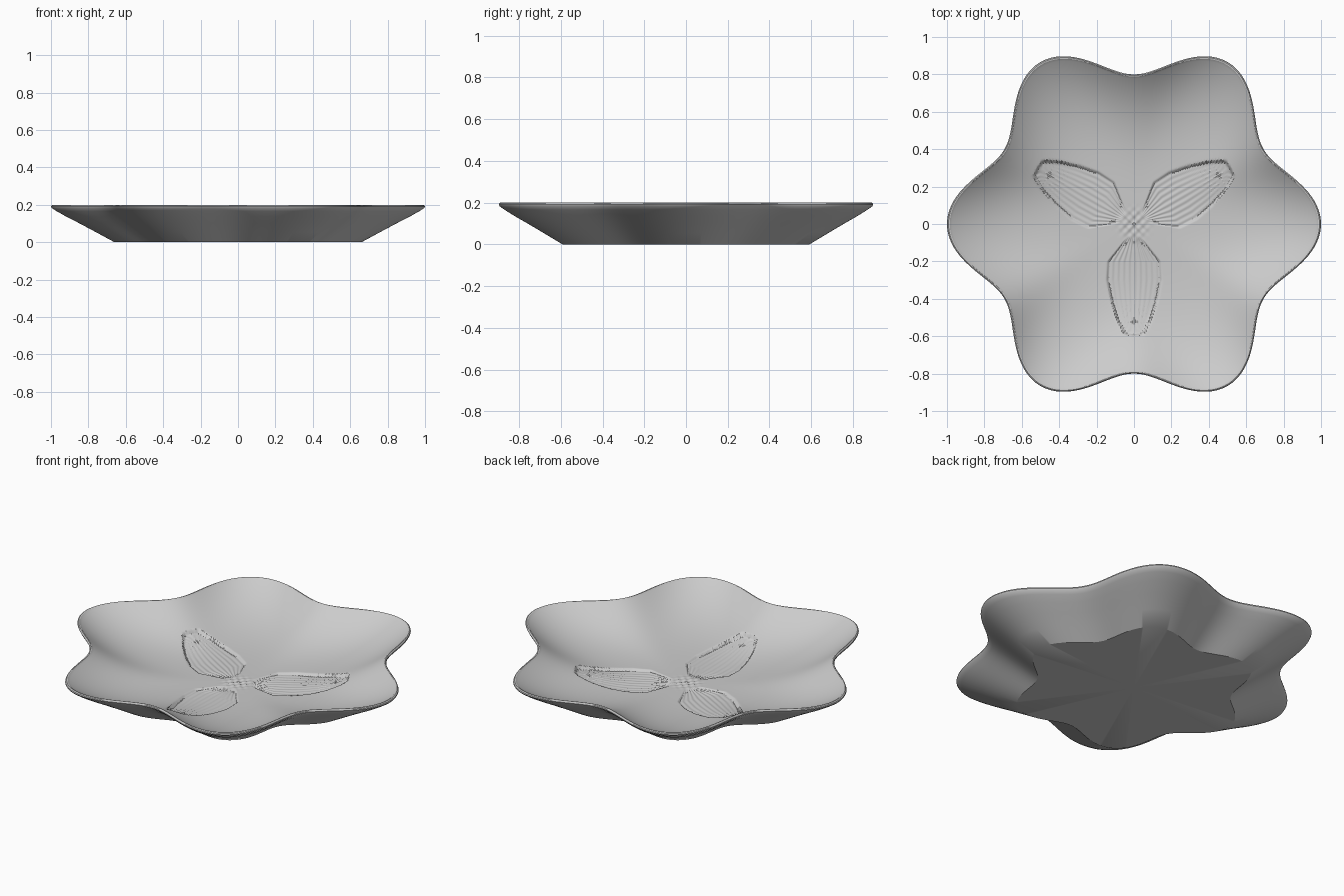
import bpy
import bmesh
from math import sin, cos, pi, tau, hypot, exp

cube = bpy.data.objects.get("Cube")
if cube:
    bpy.data.objects.remove(cube, do_unlink=True)

SEGMENTS = 384
RINGS = 120
FLOOR, RIM = 0.035, 0.195
# Half-width of a pressed petal along its length
PETAL = [(0.06, 0.03), (0.1, 0.065), (0.2, 0.145), (0.3, 0.15),
         (0.4, 0.13), (0.5, 0.098), (0.57, 0.065), (0.595, 0.045)]


def outline(angle):
    """Six-lobed edge of the dish."""
    return 0.9 + 0.1 * cos(6 * angle)


def smooth(t):
    t = min(max(t, 0), 1)
    return t * t * (3 - 2 * t)


def half_width(u):
    for (a, wa), (b, wb) in zip(PETAL, PETAL[1:]):
        if a <= u <= b:
            return wa + (wb - wa) * (u - a) / (b - a)
    return 0


def relief(x, y):
    """Three sunken, finely ribbed petals round a beaded centre."""
    h = 0
    for k in range(3):
        a = -pi / 2 + k * tau / 3
        u = x * cos(a) + y * sin(a)
        v = -x * sin(a) + y * cos(a)
        w = half_width(u)
        if w and abs(v) < w:
            inside = smooth((w - abs(v)) / 0.014) * smooth((0.6 - u) / 0.014)
            inside *= smooth((u - 0.06) / 0.05)
            ribs = 0.0015 * cos(v / w * 5 * tau)
            h += inside * (ribs - 0.006 - 0.03 * max(u - 0.15, 0))
    beads = 0.004 * cos(x * 130) * cos(y * 130)
    return h + beads * exp(-(hypot(x, y) / 0.08) ** 4)


def add_ring(bm, scale, z=None):
    ring = []
    for i in range(SEGMENTS):
        a = tau * i / SEGMENTS
        r = scale * outline(a)
        x, y = r * cos(a), r * sin(a)
        h = z
        if h is None:
            h = FLOOR + (RIM - FLOOR) * (scale / 0.98) ** 3.6 + relief(x, y)
        ring.append(bm.verts.new((x, y, h)))
    return ring


bm = bmesh.new()
# Inner bowl, from the centre outwards
rings = [add_ring(bm, 0.98 * (i + 1) / RINGS) for i in range(RINGS)]
# Rounded lip, then the sloping outer wall down to the foot
for s, z in [(0.985, 0.199), (0.992, 0.2), (0.998, 0.196), (1, 0.19),
             (0.995, 0.182), (0.97, 0.166), (0.92, 0.138), (0.85, 0.102),
             (0.76, 0.054), (0.66, 0)]:
    rings.append(add_ring(bm, s, z))

for inner, outer in zip(rings, rings[1:]):
    for i in range(SEGMENTS):
        j = (i + 1) % SEGMENTS
        bm.faces.new((inner[i], outer[i], outer[j], inner[j]))

# Close the bowl centre and the flat base
for ring, z in ((rings[0], FLOOR), (rings[-1], 0)):
    centre = bm.verts.new((0, 0, z))
    for i in range(SEGMENTS):
        bm.faces.new((ring[i], ring[(i + 1) % SEGMENTS], centre))
bmesh.ops.recalc_face_normals(bm, faces=bm.faces)

mesh = bpy.data.meshes.new("lobed_dish")
bm.to_mesh(mesh)
bm.free()
dish = bpy.data.objects.new("lobed_dish", mesh)
bpy.context.collection.objects.link(dish)

grey = bpy.data.materials.new("light_grey")
grey.use_nodes = True
colour = (0.6, 0.6, 0.6, 1)
grey.diffuse_color = colour
grey.node_tree.nodes["Principled BSDF"].inputs["Base Color"].default_value = colour
mesh.materials.append(grey)

bpy.ops.object.select_all(action="DESELECT")
dish.select_set(True)
bpy.context.view_layer.objects.active = dish
bpy.ops.object.shade_smooth_by_angle(angle=pi / 6)
